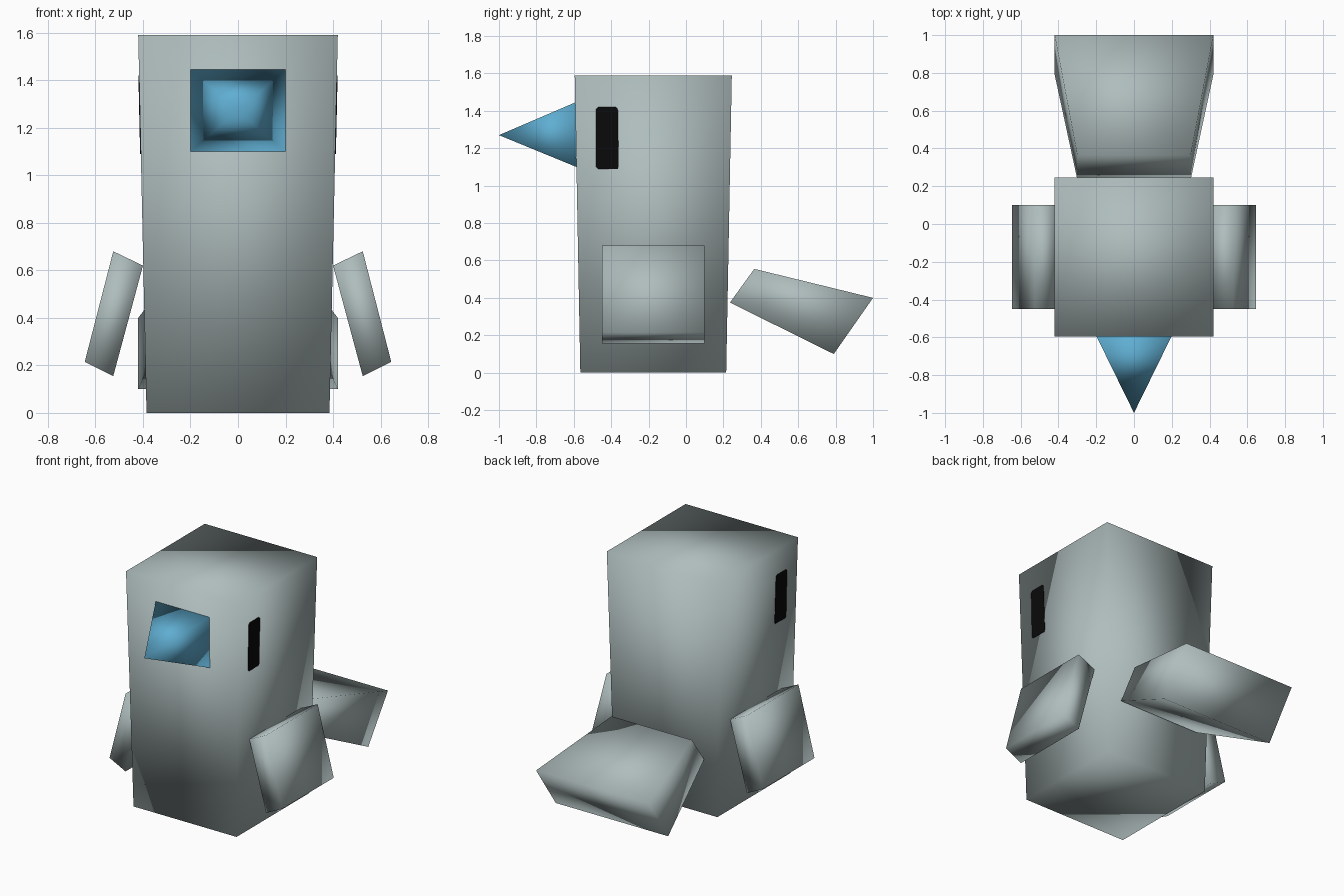
import bpy
import bmesh

if "Cube" in bpy.data.objects:
    bpy.data.objects.remove(bpy.data.objects["Cube"])


def material(name, rgb):
    m = bpy.data.materials.new(name)
    m.diffuse_color = (*rgb, 1.0)
    m.use_nodes = True
    m.node_tree.nodes["Principled BSDF"].inputs["Base Color"].default_value = m.diffuse_color
    return m


GREY = material("soft grey", (0.43, 0.51, 0.51))
BLUE = material("beak blue", (0.115, 0.42, 0.64))
BLACK = material("eye black", (0.003, 0.003, 0.003))


def solid(name, start, end, mat, smooth=True):
    """Loft a closed solid from a start ring to an end ring (or a single tip point)."""
    bm = bmesh.new()
    a = [bm.verts.new(p) for p in start]
    b = [bm.verts.new(p) for p in end]
    n = len(a)
    bm.faces.new(a)
    if len(b) > 1:
        bm.faces.new(b)
    for i in range(n):
        j = (i + 1) % n
        if len(b) > 1:
            bm.faces.new((a[i], a[j], b[j], b[i]))
        else:
            bm.faces.new((a[i], a[j], b[0]))
    bmesh.ops.recalc_face_normals(bm, faces=bm.faces)
    for f in bm.faces:
        f.smooth = smooth
    mesh = bpy.data.meshes.new(name)
    bm.to_mesh(mesh)
    bm.free()
    mesh.materials.append(mat)
    obj = bpy.data.objects.new(name, mesh)
    bpy.context.collection.objects.link(obj)
    return obj


def level_ring(hx, y0, y1, z):
    return [(-hx, y0, z), (hx, y0, z), (hx, y1, z), (-hx, y1, z)]


def body_side(z):
    return 0.385 + 0.035 * z / 1.59


# Body: block that widens slightly towards the top
solid("body", level_ring(0.385, -0.565, 0.215, 0),
      level_ring(0.42, -0.595, 0.245, 1.59), GREY)

# Beak: four-sided pyramid
solid("beak", [(-0.2, -0.586, 1.10), (0.2, -0.586, 1.10),
               (0.2, -0.592, 1.445), (-0.2, -0.592, 1.445)],
      [(0, -1.0, 1.27)], BLUE)

# Tail: tilted wedge that flares towards the back; (half width, y, z) per edge
tail_near = [(0.30, 0.235, 0.375), (0.30, 0.365, 0.555)]
tail_far = [(0.42, 0.79, 0.10), (0.42, 1.0, 0.40)]


def edge_ring(edges):
    (w0, y0, z0), (w1, y1, z1) = edges
    return [(-w0, y0, z0), (w0, y0, z0), (w1, y1, z1), (-w1, y1, z1)]


solid("tail", edge_ring(tail_near), edge_ring(tail_far), GREY)

# Wings and eyes, one on each side
wing_profile = [(0.40, 0.62), (0.525, 0.68), (0.645, 0.215), (0.525, 0.155)]
eye_profile = [(-0.48, 1.10), (-0.47, 1.09), (-0.365, 1.09), (-0.36, 1.105),
               (-0.365, 1.41), (-0.375, 1.42), (-0.47, 1.42), (-0.48, 1.41)]
for side, label in ((1, "right"), (-1, "left")):
    solid(label + "_wing", [(side * x, -0.45, z) for x, z in wing_profile],
          [(side * x, 0.10, z) for x, z in wing_profile], GREY)
    solid(label + "_eye",
          [(side * (body_side(z) - 0.002), y, z) for y, z in eye_profile],
          [(side * (body_side(z) + 0.003), y, z) for y, z in eye_profile],
          BLACK, smooth=False)
